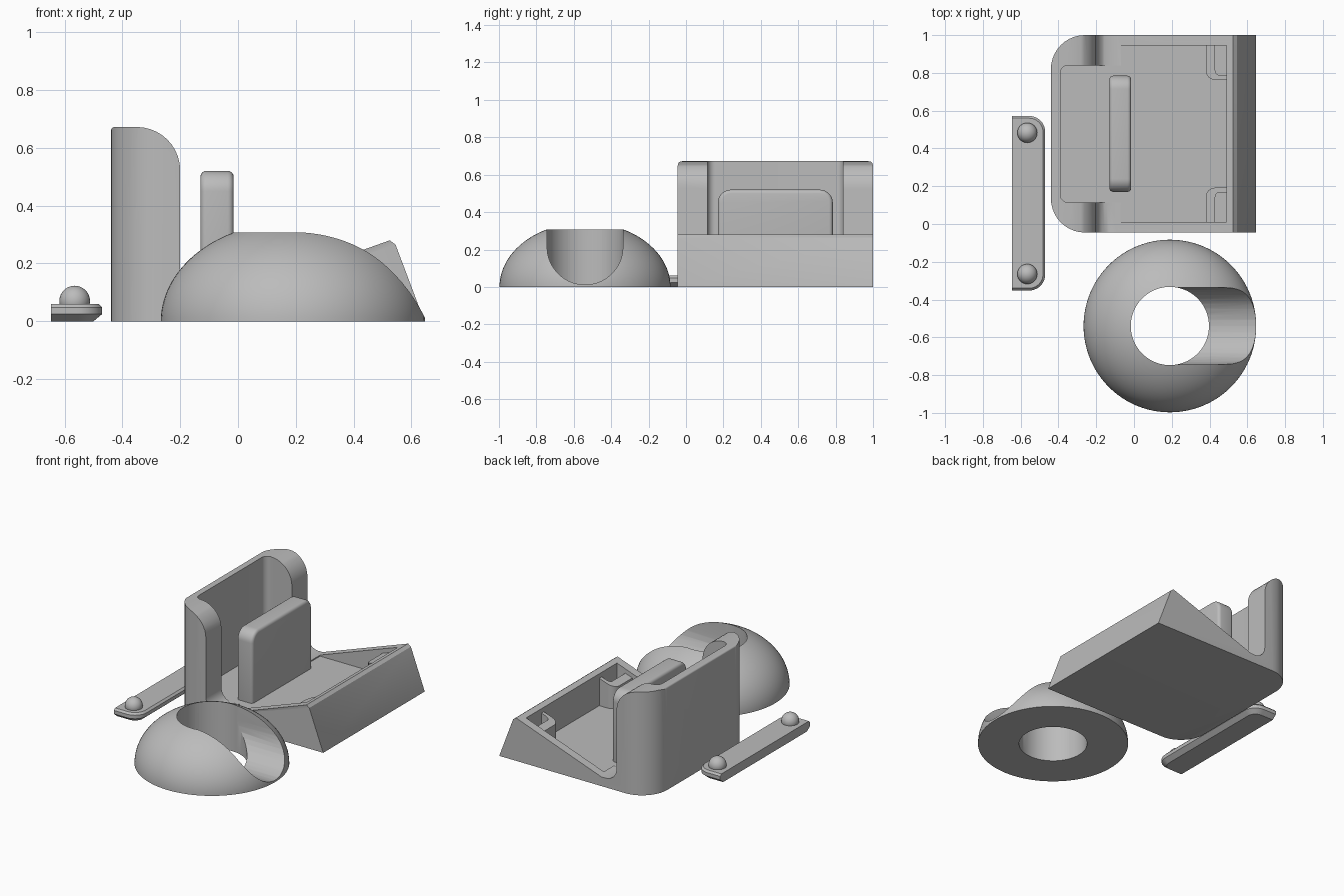
import bpy, bmesh, math
from mathutils import Vector

default = bpy.data.objects.get("Cube")
if default:
    bpy.data.objects.remove(default)

grey = bpy.data.materials.new("plain grey")
grey.use_nodes = True
grey.diffuse_color = (0.5, 0.5, 0.5, 1)
grey.node_tree.nodes["Principled BSDF"].inputs["Base Color"].default_value = grey.diffuse_color


def fillet(corners, steps=10):
    """Outline from (u, v, radius) corners, each rounded by its radius."""
    out = []
    for i, (u, v, r) in enumerate(corners):
        p = Vector((u, v))
        if r == 0:
            out.append(p)
            continue
        a = (Vector(corners[i - 1][:2]) - p).normalized()
        b = (Vector(corners[(i + 1) % len(corners)][:2]) - p).normalized()
        half = a.angle(b) / 2
        centre = p + (a + b).normalized() * r / math.sin(half)
        start = p + a * r / math.tan(half) - centre
        end = p + b * r / math.tan(half) - centre
        sweep = start.angle_signed(end)
        for k in range(steps + 1):
            t = -sweep * k / steps
            out.append(centre + Vector((start.x * math.cos(t) - start.y * math.sin(t),
                                        start.x * math.sin(t) + start.y * math.cos(t))))
    return out


def loft(name, rings):
    """Closed solid through rings of equal length."""
    bm = bmesh.new()
    loops = [[bm.verts.new(p) for p in ring] for ring in rings]
    for low, high in zip(loops, loops[1:]):
        for i in range(len(low)):
            bm.faces.new((low[i - 1], low[i], high[i], high[i - 1]))
    bm.faces.new(loops[0])
    bm.faces.new(loops[-1])
    bmesh.ops.recalc_face_normals(bm, faces=bm.faces)
    mesh = bpy.data.meshes.new(name)
    bm.to_mesh(mesh)
    bm.free()
    obj = bpy.data.objects.new(name, mesh)
    bpy.context.collection.objects.link(obj)
    mesh.materials.append(grey)
    return obj


PLACE = {"x": lambda p, h: (h, p[0], p[1]),
         "y": lambda p, h: (p[0], h, p[1]),
         "z": lambda p, h: (p[0], p[1], h)}


def prism(name, corners, axis, low, high):
    pts = fillet(corners)
    return loft(name, [[PLACE[axis](p, h) for p in pts] for h in (low, high)])


def rect(u0, u1, v0, v1, r00=0, r10=0, r11=0, r01=0):
    return [(u0, v0, r00), (u1, v0, r10), (u1, v1, r11), (u0, v1, r01)]


def apply(obj, kind, **settings):
    mod = obj.modifiers.new(kind.title(), kind)
    for key, value in settings.items():
        setattr(mod, key, value)
    bpy.ops.object.select_all(action="DESELECT")
    bpy.context.view_layer.objects.active = obj
    obj.select_set(True)
    bpy.ops.object.modifier_apply(modifier=mod.name)


def combine(obj, tool, operation):
    apply(obj, "BOOLEAN", object=tool, operation=operation, solver="EXACT")
    bpy.data.objects.remove(tool)


def bevel(obj, width, segments=2):
    apply(obj, "BEVEL", width=width, segments=segments, limit_method="ANGLE",
          angle_limit=math.radians(40))


def smooth(obj):
    bpy.ops.object.select_all(action="DESELECT")
    bpy.context.view_layer.objects.active = obj
    obj.select_set(True)
    bpy.ops.object.shade_smooth_by_angle(angle=math.radians(30))


FLOOR = 0.06
Y0, Y1 = -0.045, 1.0
MID = (Y0 + Y1) / 2

# Holder: side profile trimmed to the rounded plan
holder = prism("holder_body", [
    (-0.44, 0, 0), (0.645, 0, 0), (0.545, 0.265, 0), (0.525, 0.28, 0),
    (-0.09, FLOOR, 0), (-0.2, FLOOR, 0.08), (-0.2, 0.672, 0.15),
    (-0.44, 0.672, 0.015)], "y", Y0, Y1)
plan = prism("plan_cutter", rect(-0.44, 0.7, Y0, Y1, 0.18, 0, 0, 0.18), "z", -0.1, 0.8)
combine(holder, plan, "INTERSECT")

# Tall pocket between the arms and the open tray in front of it
pocket = prism("pocket_cutter", rect(-0.39, 0.1, 0.115, 0.84, 0.04, 0, 0, 0.04),
               "z", FLOOR, 0.9)
combine(holder, pocket, "DIFFERENCE")
tray = prism("tray_cutter", rect(-0.07, 0.49, 0.01, 0.945), "z", FLOOR, 0.9)
combine(holder, tray, "DIFFERENCE")
bevel(holder, 0.01)
smooth(holder)

# Upright divider plate
plate = prism("divider_plate", rect(0.17, 0.785, FLOOR - 0.02, 0.52, 0, 0, 0.07, 0.07),
              "x", -0.13, -0.015)
bevel(plate, 0.02, 4)
smooth(plate)

# Socket brackets in the two front corners of the tray
for side, name in ((1, "left_socket"), (-1, "right_socket")):
    def across(d):
        return MID + side * d
    outline = [(0.38, across(0.48), 0), (0.38, across(0.285), 0.05),
               (0.5, across(0.285), 0), (0.5, across(0.31), 0),
               (0.43, across(0.31), 0.025), (0.43, across(0.48), 0)]
    pts = fillet(outline, 6)
    socket = loft(name, [[(p.x, p.y, FLOOR - 0.01) for p in pts],
                         [(p.x, p.y, 0.2 + 0.35 * (p.x - 0.38)) for p in pts]])
    smooth(socket)

# Domed ring with a round hole and a channel open to one side
CX, CY, SIDES = 0.19, -0.54, 96


def circle(radius, z):
    return [(CX + radius * math.cos(math.tau * i / SIDES),
             CY + radius * math.sin(math.tau * i / SIDES), z) for i in range(SIDES)]


top_angle = math.asin(0.307 / 0.344)
dome = loft("dome_ring", [circle(0.457 * math.cos(top_angle * k / 24),
                                 0.344 * math.sin(top_angle * k / 24)) for k in range(25)])
combine(dome, loft("hole_cutter", [circle(0.207, -0.1), circle(0.207, 0.5)]), "DIFFERENCE")
channel = prism("channel_cutter",
                rect(CY - 0.203, CY + 0.203, 0.012, 0.6, 0.2025, 0.2025), "x", CX, 0.8)
combine(dome, channel, "DIFFERENCE")
smooth(dome)

# Locking bar: chamfered, rounded along its inner side
rings = []
for z, inset in ((0, 0.03), (0.025, 0), (0.048, 0), (0.06, 0.012)):
    pts = fillet(rect(-0.647, -0.47 - inset, -0.352 + inset, 0.572 - inset,
                      0, 0.085 - inset, 0.085 - inset, 0))
    rings.append([(p.x, p.y, z) for p in pts])
smooth(loft("locking_bar", rings))

# Ball studs on the bar
for y, name in ((-0.265, "front_stud"), (0.483, "back_stud")):
    bpy.ops.mesh.primitive_uv_sphere_add(segments=32, ring_count=16, radius=0.053,
                                         location=(-0.565, y, 0.07))
    stud = bpy.context.object
    stud.name = name
    stud.data.materials.append(grey)
    smooth(stud)
